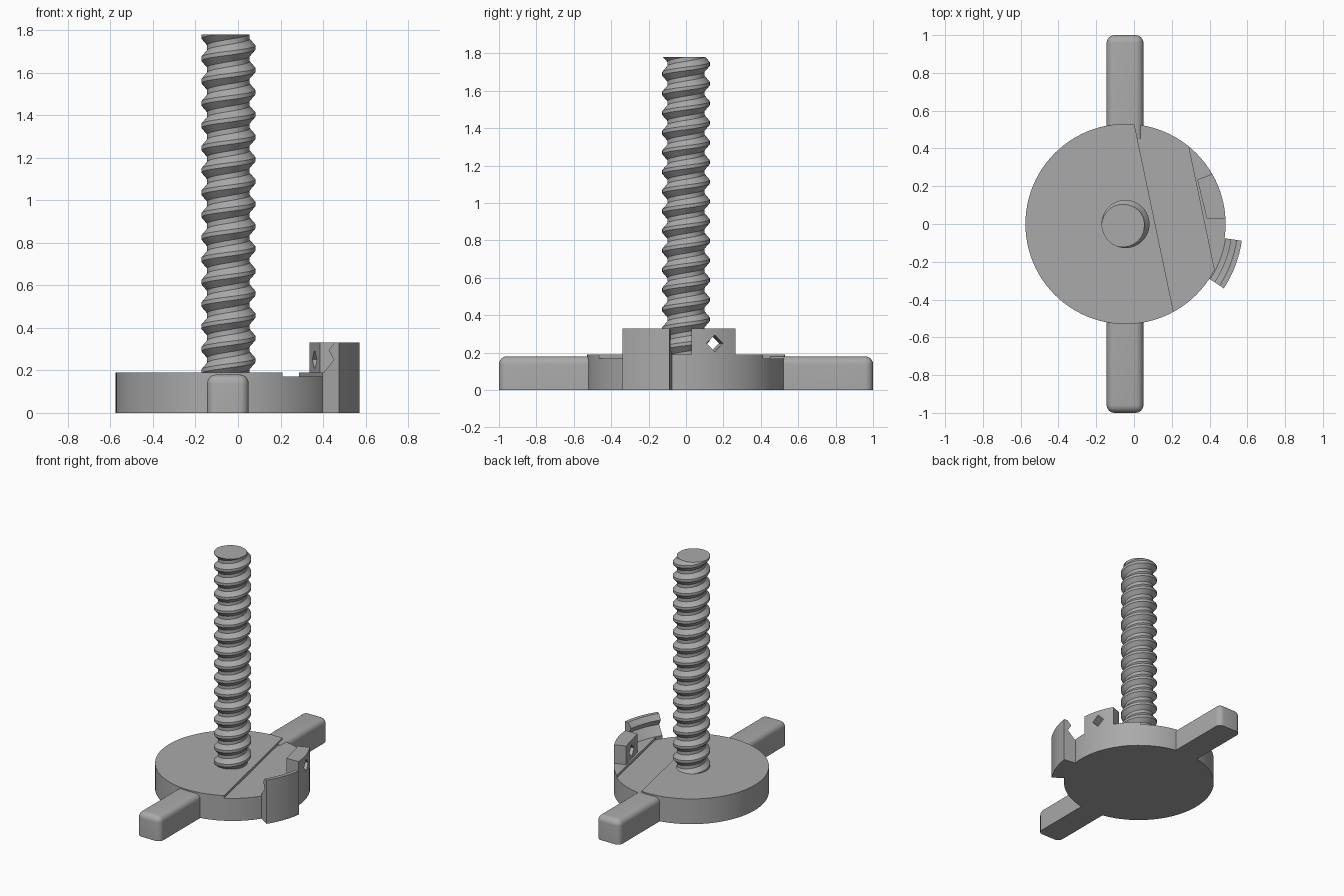
import bpy, bmesh, math
from mathutils import Matrix, Vector

if "Cube" in bpy.data.objects:
    bpy.data.objects.remove(bpy.data.objects["Cube"], do_unlink=True)

AXIS = Vector((-0.045, 0, 0))       # centre of the disc and the screw
DISC_R, DISC_TOP = 0.53, 0.19
TILT = math.radians(11.8)           # direction across the channel

grey = bpy.data.materials.new("plain grey")
grey.use_nodes = True
colour = (0.4, 0.4, 0.4, 1)
grey.diffuse_color = colour
grey.node_tree.nodes["Principled BSDF"].inputs["Base Color"].default_value = colour


def make(name, bm, smooth=True):
    bmesh.ops.recalc_face_normals(bm, faces=bm.faces)
    mesh = bpy.data.meshes.new(name)
    bm.to_mesh(mesh)
    bm.free()
    mesh.materials.append(grey)
    ob = bpy.data.objects.new(name, mesh)
    bpy.context.collection.objects.link(ob)
    if smooth:
        bpy.ops.object.select_all(action='DESELECT')
        ob.select_set(True)
        bpy.context.view_layer.objects.active = ob
        bpy.ops.object.shade_smooth_by_angle(angle=math.radians(25))
    return ob


def box(size, matrix):
    bm = bmesh.new()
    bmesh.ops.create_cube(bm, size=1, matrix=matrix @ Matrix.Diagonal((*size, 1)))
    return bm


def prism(points, z0, z1):
    bm = bmesh.new()
    face = bm.faces.new([bm.verts.new((x, y, z0)) for x, y in points])
    top = bmesh.ops.extrude_face_region(bm, geom=[face])["geom"]
    bmesh.ops.translate(bm, vec=(0, 0, z1 - z0),
                        verts=[v for v in top if isinstance(v, bmesh.types.BMVert)])
    return bm


def polar(r, degrees):
    a = math.radians(degrees)
    return AXIS.x + r * math.cos(a), r * math.sin(a)


def cut(target, cutter):
    mod = target.modifiers.new("cut", 'BOOLEAN')
    mod.operation, mod.solver, mod.object = 'DIFFERENCE', 'EXACT', cutter
    bpy.context.view_layer.objects.active = target
    bpy.ops.object.modifier_apply(modifier=mod.name)
    bpy.data.objects.remove(cutter, do_unlink=True)


# Disc with a shallow slanted channel across it
disc = make("base_disc", prism([polar(DISC_R, i * 3.75) for i in range(96)], 0, DISC_TOP))
frame = Matrix.Translation(AXIS) @ Matrix.Rotation(TILT, 4, 'Z')
channel = box((0.256, 2, 0.1), frame @ Matrix.Translation((0.282, 0, 0.22)))
cut(disc, make("channel_cutter", channel, False))

# Two handles, rounded everywhere except the underside
for name, side in (("front_handle", -1), ("back_handle", 1)):
    bm = box((0.195, 0.55, 0.18), Matrix.Translation((-0.0475, side * 0.725, 0.09)))
    rounded = [e for e in bm.edges
               if max(v.co.z for v in e.verts) > 0.1
               and max(v.co.y * side for v in e.verts) > 0.9]
    bmesh.ops.bevel(bm, geom=rounded, offset=0.042, segments=6, profile=0.5, affect='EDGES')
    make(name, bm)

# Screw: a trapezoid thread swept around the axis, then trimmed flat
PITCH, STEPS, TURNS = 0.105, 48, 20
PROFILE = [(0.100, 0.0), (0.100, 0.024), (0.127, 0.055), (0.127, 0.074)]
z_start = 1.78 - 18 * PITCH - 0.0645 - PITCH * 215 / 360
bm = bmesh.new()
columns = []
for i in range(STEPS):
    a = math.tau * i / STEPS
    columns.append([bm.verts.new((AXIS.x + r * math.cos(a), r * math.sin(a),
                                  z_start + PITCH * (t + i / STEPS) + h))
                    for t in range(TURNS) for r, h in PROFILE])
n = len(PROFILE)
for i in range(STEPS):
    here, nxt, shift = columns[i], columns[(i + 1) % STEPS], n if i == STEPS - 1 else 0
    for j in range(len(here) - 1 - shift):
        bm.faces.new((here[j], nxt[j + shift], nxt[j + 1 + shift], here[j + 1]))
for z, normal in ((0.15, -1), (1.78, 1)):
    res = bmesh.ops.bisect_plane(bm, geom=bm.verts[:] + bm.edges[:] + bm.faces[:],
                                 plane_co=(0, 0, z), plane_no=(0, 0, normal), clear_outer=True)
    rim = [e for e in res["geom_cut"] if isinstance(e, bmesh.types.BMEdge)]
    bmesh.ops.holes_fill(bm, edges=rim, sides=0)
make("threaded_rod", bm)

# Upright catch block on the rim, pierced by a diamond hole
arc = [polar(DISC_R, 3.2 + i * (30 - 3.2) / 8) for i in range(9)]
catch = make("catch_block", prism(arc + [(0.335, 0.235), (0.385, 0.03)], 0.17, 0.33))
hole = box((0.5, 0.064, 0.064), Matrix.Translation((0.41, 0.143, 0.25))
           @ Matrix.Rotation(TILT, 4, 'Z') @ Matrix.Rotation(math.pi / 4, 4, 'X'))
cut(catch, make("hole_cutter", hole, False))

# Curved outer clip: a notched section swept around the rim
section = [(0.528, 0), (0.622, 0), (0.622, 0.33), (0.595, 0.33),
           (0.563, 0.295), (0.592, 0.25), (0.535, 0.19), (0.528, 0.19)]
bm = bmesh.new()
rings = [[bm.verts.new((*polar(r, -33.2 + 25 * i / 8), z)) for r, z in section]
         for i in range(9)]
for a, b in zip(rings, rings[1:]):
    for j in range(len(section)):
        k = (j + 1) % len(section)
        bm.faces.new((a[j], a[k], b[k], b[j]))
bm.faces.new(rings[0])
bm.faces.new(rings[-1])
make("outer_clip", bm)
